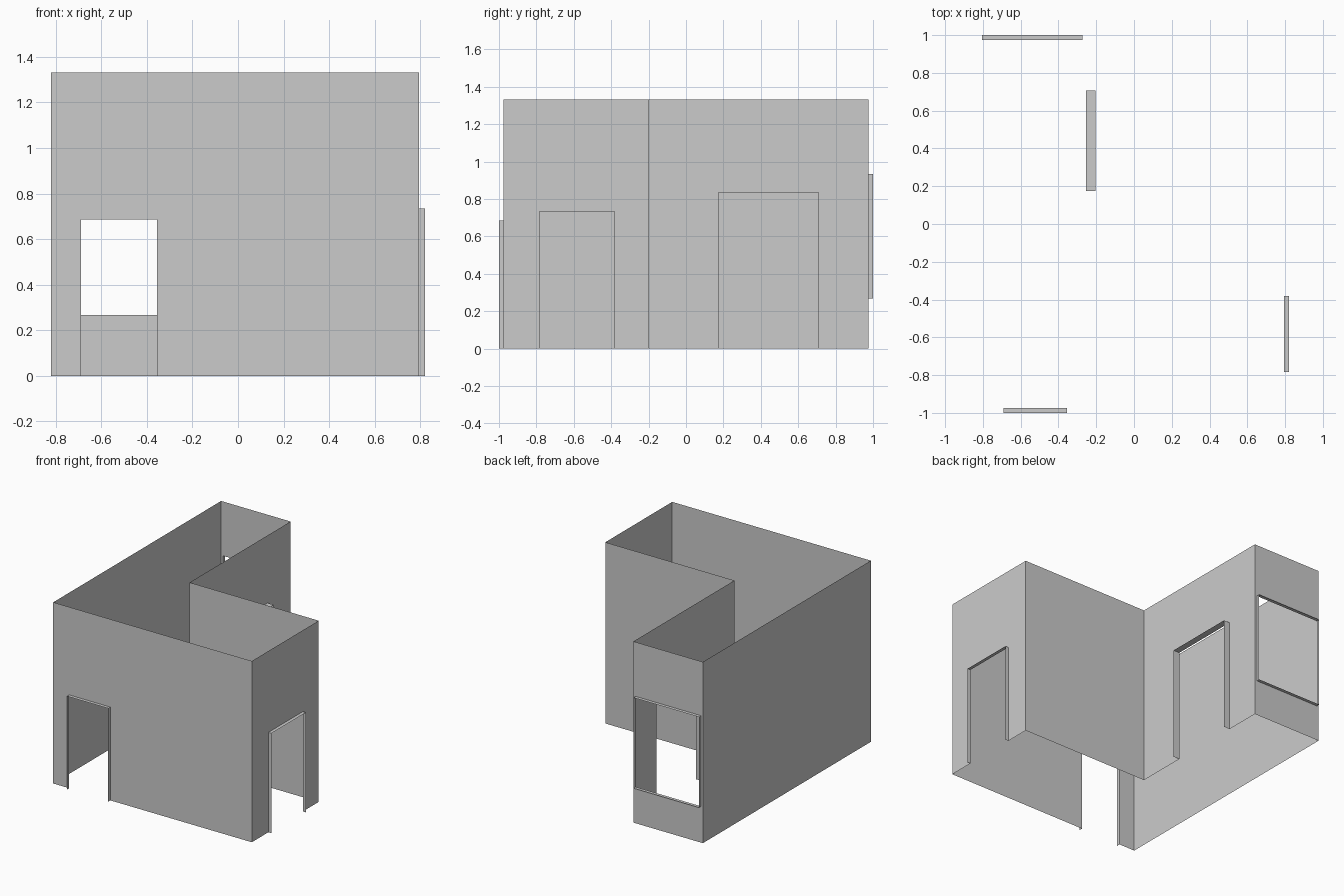
import bpy, bmesh
from mathutils import Vector

if "Cube" in bpy.data.objects:
    bpy.data.objects.remove(bpy.data.objects["Cube"])

HEIGHT = 1.332

def make_object(name, quads):
    """Turn a list of four-corner faces into one welded mesh object."""
    bm = bmesh.new()
    for q in quads:
        bm.faces.new([bm.verts.new(p) for p in q])
    bmesh.ops.remove_doubles(bm, verts=bm.verts, dist=1e-5)
    mesh = bpy.data.meshes.new(name)
    bm.to_mesh(mesh)
    bm.free()
    ob = bpy.data.objects.new(name, mesh)
    bpy.context.collection.objects.link(ob)
    return ob

def wall(name, start, end, opening=None, depth=0.025):
    """Thin wall seen from outside, left to right.
    opening = (left, right, bottom, top) measured along the wall."""
    a, b = Vector((*start, 0)), Vector((*end, 0))
    length = (b - a).length
    along = (b - a).normalized()
    out = along.cross(Vector((0, 0, 1)))

    def pt(u, z, d=0):
        return a + along * u + Vector((0, 0, z)) + out * d

    def panel(u0, u1, z0, z1):
        return [pt(u0, z0), pt(u1, z0), pt(u1, z1), pt(u0, z1)]

    if opening is None:
        make_object(name, [panel(0, length, 0, HEIGHT)])
        return
    l, r, lo, hi = opening
    us, zs = [0, l, r, length], [0, lo, hi, HEIGHT]
    make_object(name, [panel(us[i], us[i + 1], zs[j], zs[j + 1])
                       for i in range(3) for j in range(3)
                       if (i, j) != (1, 1) and zs[j + 1] > zs[j]])

    # Thin lining that projects outwards around the opening
    path = [(l, lo), (l, hi), (r, hi), (r, lo)]
    if lo > 0:
        path.append((l, lo))
    make_object(name + "_opening_frame",
                [[pt(*p), pt(*p, depth), pt(*q, depth), pt(*q)]
                 for p, q in zip(path, path[1:])])

# Corners of the L-shaped plan
XL, XM, XR = -0.82, -0.255, 0.795
YF, YM, YB = -0.975, -0.198, 0.975

wall("front_wall", (XL, YF), (XR, YF), (-0.69 - XL, -0.356 - XL, 0, 0.686))
wall("right_wall", (XR, YF), (XR, YM), (-0.783 - YF, -0.382 - YF, 0, 0.734))
wall("step_wall", (XR, YM), (XM, YM))
wall("inner_wall", (XM, YM), (XM, YB), (0.175 - YM, 0.708 - YM, 0, 0.835), 0.05)
wall("back_wall", (XM, YB), (XL, YB), (XM + 0.272, XM + 0.805, 0.267, 0.933))
wall("left_wall", (XL, YB), (XL, YF))
